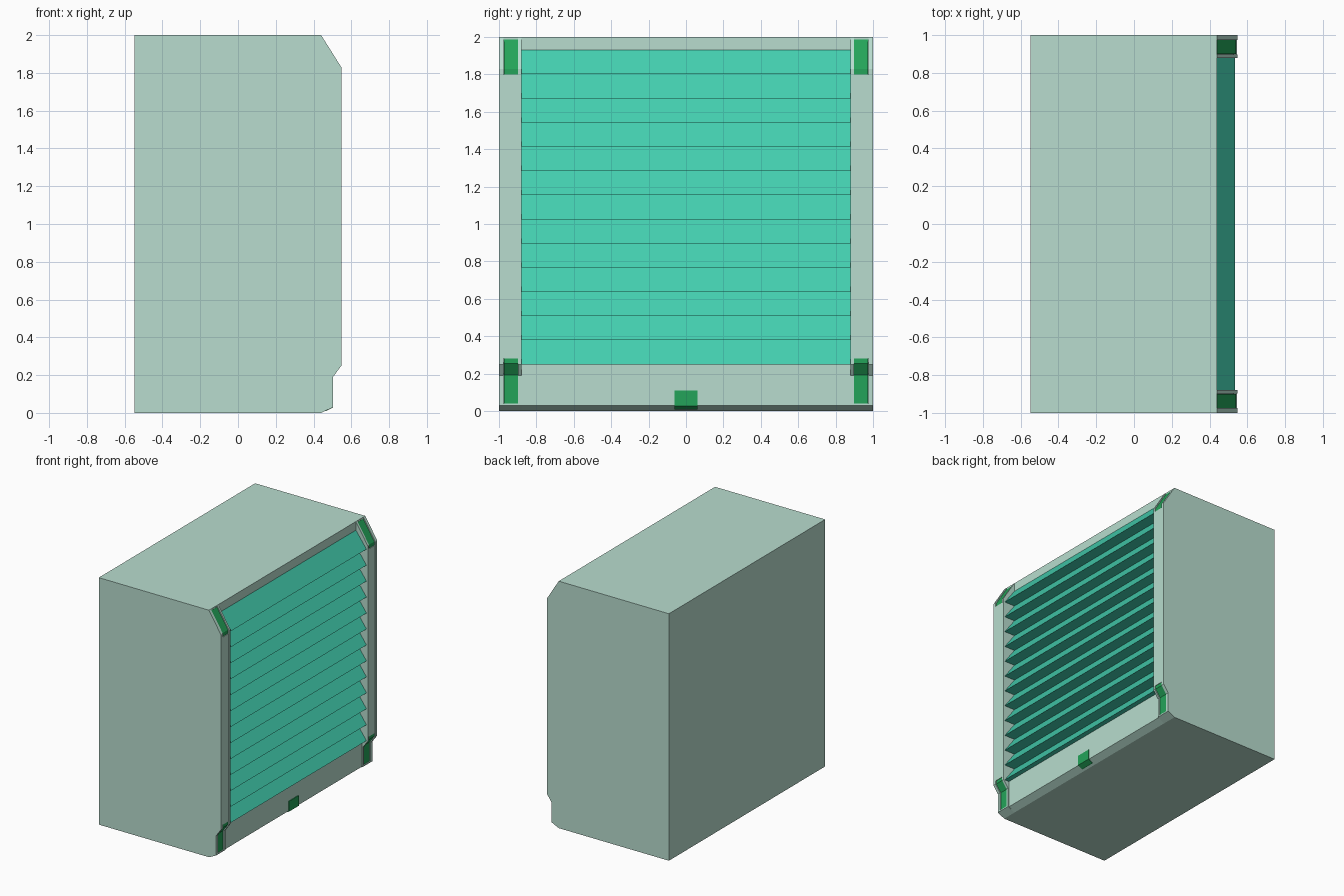
import bpy, bmesh

if "Cube" in bpy.data.objects:
    bpy.data.objects.remove(bpy.data.objects["Cube"])


def material(name, rgb):
    m = bpy.data.materials.new(name)
    m.diffuse_color = (*rgb, 1)
    m.use_nodes = True
    m.node_tree.nodes["Principled BSDF"].inputs["Base Color"].default_value = m.diffuse_color
    return m


PALE = material("pale_mint", (0.48, 0.72, 0.62))
TEAL = material("teal", (0.056, 0.62, 0.43))
GREEN = material("green", (0.017, 0.37, 0.10))


def prism(name, profile, y0, y1, mat):
    """Extrude an (x, z) profile along y."""
    bm = bmesh.new()
    face = bm.faces.new([bm.verts.new((x, y0, z)) for x, z in profile])
    ext = bmesh.ops.extrude_face_region(bm, geom=[face])
    verts = [g for g in ext["geom"] if isinstance(g, bmesh.types.BMVert)]
    bmesh.ops.translate(bm, verts=verts, vec=(0, y1 - y0, 0))
    bmesh.ops.recalc_face_normals(bm, faces=bm.faces)
    me = bpy.data.meshes.new(name)
    bm.to_mesh(me)
    bm.free()
    me.materials.append(mat)
    ob = bpy.data.objects.new(name, me)
    bpy.context.collection.objects.link(ob)
    return ob


def strip(name, path, y0, y1, mat, depth=0.02):
    """Thin plate following an (x, z) path."""
    back = [(x - depth, z) for x, z in reversed(path)]
    return prism(name, path + back, y0, y1, mat)


def mirrored(build, name, shape, y0, y1, mat):
    build(name + "_left", shape, -y1, -y0, mat)
    build(name + "_right", shape, y0, y1, mat)


FRONT, PANEL = 0.44, 0.495

# main box
prism("cabinet", [(-0.547, 0), (FRONT, 0), (FRONT, 2), (-0.547, 2)], -1, 1, PALE)

# lower panel with a chamfered foot
prism("lower_panel", [(FRONT, 0), (PANEL, 0.03), (PANEL, 0.25), (FRONT, 0.25)],
      -0.88, 0.88, PALE)

# side posts: full-profile rails with a core that is sunk at the corners
rail = [(FRONT, 0), (0.503, 0.03), (0.503, 0.19), (0.547, 0.25), (0.547, 1.83), (FRONT, 2)]
core = [(FRONT, 0), (0.503, 0.03), (0.503, 0.04), (0.485, 0.04), (0.485, 0.20),
        (0.53, 0.26), (0.53, 0.28), (0.545, 0.28), (0.545, 1.80), (0.53, 1.80),
        (0.53, 1.825), (FRONT, 1.975)]
mirrored(prism, "post_inner_rail", rail, 0.88, 0.897, PALE)
mirrored(prism, "post_outer_rail", rail, 0.975, 1.0, PALE)
mirrored(prism, "post_core", core, 0.897, 0.975, PALE)

# louvre grille: sawtooth with sloping tops and flat undersides
count, low, high = 13, 0.25, 1.93
step = (high - low) / count
teeth = [(FRONT - 0.01, low), (FRONT - 0.01, high), (FRONT, high)]
for i in range(count):
    z = high - (i + 1) * step
    teeth += [(0.535, z), (FRONT + 0.001, z)]
prism("louvre_grille", teeth[:-1], -0.88, 0.88, TEAL)

# green corner fittings
mirrored(strip, "top_corner", [(0.54, 1.80), (0.54, 1.829), (0.441, 1.987)],
         0.899, 0.973, GREEN)
mirrored(strip, "bottom_corner", [(0.497, 0.04), (0.497, 0.193), (0.541, 0.253), (0.541, 0.28)],
         0.899, 0.973, GREEN)

# green latch wrapped round the foot of the panel
strip("latch", [(0.465, 0.009), (0.501, 0.027), (0.501, 0.11)], -0.062, 0.062, GREEN)
